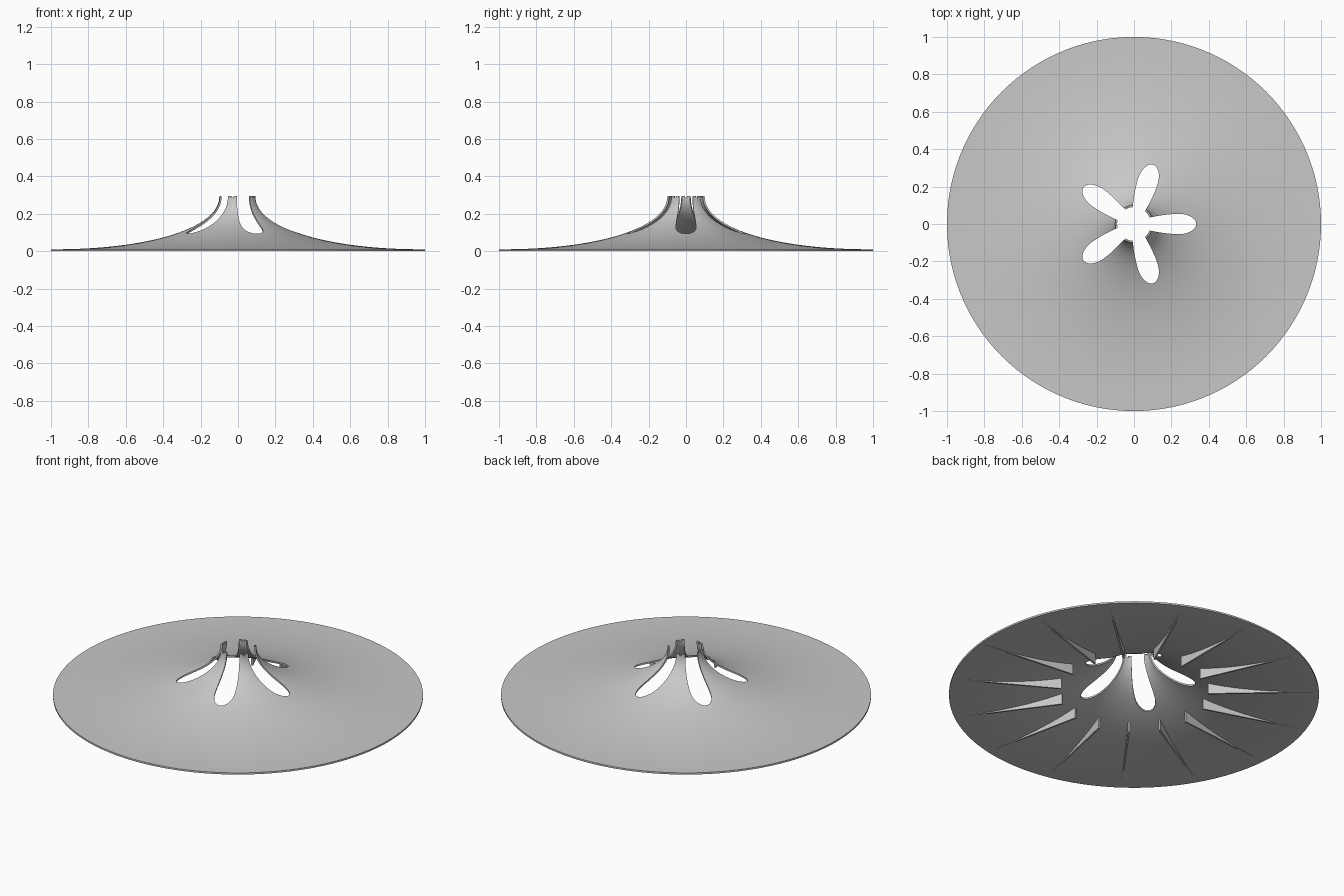
import bpy, bmesh, math
from mathutils import Matrix

if "Cube" in bpy.data.objects:
    bpy.data.objects.remove(bpy.data.objects["Cube"])

grey = bpy.data.materials.new("plain_grey")
grey.diffuse_color = (0.58, 0.58, 0.58, 1)
grey.use_nodes = True
grey.node_tree.nodes["Principled BSDF"].inputs["Base Color"].default_value = grey.diffuse_color

TOP, POWER = 0.296, 2.15


def make_object(name, bm):
    bmesh.ops.recalc_face_normals(bm, faces=bm.faces)
    mesh = bpy.data.meshes.new(name)
    bm.to_mesh(mesh)
    bm.free()
    mesh.materials.append(grey)
    obj = bpy.data.objects.new(name, mesh)
    bpy.context.collection.objects.link(obj)
    return obj


def flare(a, b, n=32):
    """Flared curve from the narrow top to the wide rim."""
    pts = []
    for i in range(n + 1):
        t = i / n * math.pi / 2
        c, s = max(math.cos(t), 0), math.sin(t)
        pts.append((1 - a * c ** (2 / POWER), TOP - b * s ** (2 / POWER)))
    pts[-1] = (1.0, TOP - b)
    return pts


def under_z(r):
    """Height of the underside at radius r."""
    u = (1 - r) / 0.91
    return TOP - TOP * (1 - u ** POWER) ** (1 / POWER)


def prism(name, outline, move, matrix):
    """Extrude a closed outline of 3D points, then place it."""
    bm = bmesh.new()
    face = bm.faces.new([bm.verts.new(p) for p in outline])
    ext = bmesh.ops.extrude_face_region(bm, geom=[face])
    verts = [v for v in ext["geom"] if isinstance(v, bmesh.types.BMVert)]
    bmesh.ops.translate(bm, verts=verts, vec=move)
    bmesh.ops.transform(bm, matrix=matrix, verts=bm.verts)
    return make_object(name, bm)


def turn(deg):
    return Matrix.Rotation(math.radians(deg), 4, 'Z')


# Flared shell: outer and inner curve swept round the axis
profile = flare(0.90, TOP - 0.01) + flare(0.91, TOP)[::-1]
SEG = 120
bm = bmesh.new()
rings = []
for k in range(SEG):
    ang = 2 * math.pi * k / SEG
    rings.append([bm.verts.new((r * math.cos(ang), r * math.sin(ang), z))
                  for r, z in profile])
for k in range(SEG):
    p, q = rings[k], rings[(k + 1) % SEG]
    for j in range(len(profile)):
        m = (j + 1) % len(profile)
        bm.faces.new((p[j], q[j], q[m], p[m]))
shell = make_object("flared_shell", bm)

# Petal-shaped slots, open towards the central hole
side = []
for i in range(13):
    r = 0.03 + 0.21 * i / 12
    f = min(max((r - 0.08) / 0.16, 0), 1)
    side.append((r, 0.034 + 0.02 * math.sin(f * math.pi / 2)))
for i in range(1, 12):
    t = i / 12 * math.pi / 2
    side.append((0.24 + 0.093 * math.sin(t), 0.054 * math.cos(t)))
petal = ([(r, -w, -0.1) for r, w in side] + [(0.333, 0, -0.1)]
         + [(r, w, -0.1) for r, w in side[::-1]])
# Small notch in the top of each strut
notch = [(0.05, -0.006, 0.286), (0.15, -0.006, 0.286),
         (0.15, 0.006, 0.286), (0.05, 0.006, 0.286)]
cutters = []
for k in range(5):
    cutters.append(prism("slot_cutter", petal, (0, 0, 0.6), turn(72 * k)))
    cutters.append(prism("notch_cutter", notch, (0, 0, 0.1), turn(72 * k + 36)))

bpy.context.view_layer.objects.active = shell
shell.select_set(True)
for c in cutters:
    mod = shell.modifiers.new("cut", 'BOOLEAN')
    mod.operation = 'DIFFERENCE'
    mod.solver = 'EXACT'
    mod.object = c
    bpy.ops.object.modifier_apply(modifier=mod.name)
    bpy.data.objects.remove(c)
bpy.ops.object.shade_smooth_by_angle(angle=math.radians(35))

# Fifteen thin stiffening ribs under the shell
radii = [0.40 + 0.58 * i / 16 for i in range(17)]
rib = [(0.40, -0.005, 0), (0.98, -0.005, 0)]
rib += [(r, -0.005, under_z(r) + 0.004) for r in radii[::-1]]
for k in range(15):
    prism(f"rib_{k + 1}", rib, (0, 0.01, 0), turn(18 + 24 * k))
